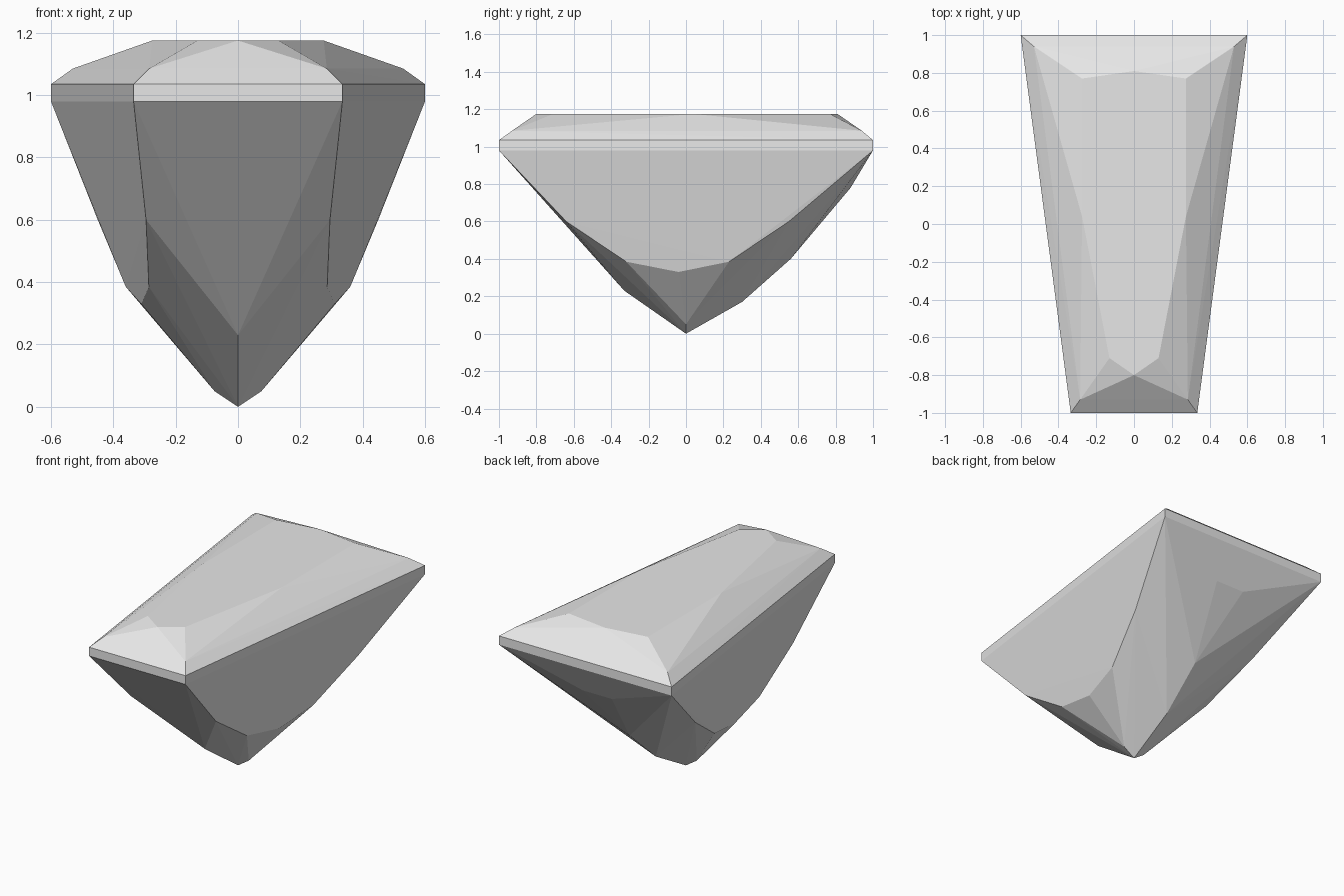
import bpy
import bmesh
import math

cube = bpy.data.objects.get("Cube")
if cube:
    bpy.data.objects.remove(cube, do_unlink=True)

# One flat grey for the whole stone
grey = bpy.data.materials.new("light_grey")
grey.use_nodes = True
colour = (0.8, 0.8, 0.8, 1.0)
grey.diffuse_color = colour
grey.node_tree.nodes["Principled BSDF"].inputs["Base Color"].default_value = colour

# Corners of the left half; every corner off the centre plane is mirrored
table = [(0, 0.81, 1.175), (0.275, 0.77, 1.175), (0.275, 0.04, 1.175),
         (0.13, -0.71, 1.175), (0, -0.80, 1.175)]
crown = [(0.53, 0.94, 1.085), (0.285, -0.93, 1.085)]
girdle = [(x, y, z) for x, y in ((0.6, 1), (0.335, -1)) for z in (0.98, 1.035)]
side_rim = [(0.45, 0.55, 0.6), (0.36, 0.23, 0.385), (0.31, -0.04, 0.33),
            (0.286, -0.32, 0.385), (0.295, -0.64, 0.6)]
keel = [(0, 0, 0), (0.075, 0, 0.05), (0, -0.33, 0.23), (0.08, -0.77, 0.72),
        (0, 0.3, 0.17), (0, 0.56, 0.4), (0.1, 0.88, 0.78)]


def mirrored(points):
    return points + [(-x, y, z) for x, y, z in points if x > 0]


def faceted_solid(name, points, material):
    """Wrap flat facets around the corner points."""
    bm = bmesh.new()
    for p in points:
        bm.verts.new(p)
    bmesh.ops.convex_hull(bm, input=bm.verts[:])
    loose = [v for v in bm.verts if not v.link_faces]
    bmesh.ops.delete(bm, geom=loose, context='VERTS')
    # Merge coplanar triangles into clean facets
    bmesh.ops.dissolve_limit(bm, angle_limit=math.radians(0.6),
                             verts=bm.verts[:], edges=bm.edges[:])
    bmesh.ops.recalc_face_normals(bm, faces=bm.faces[:])
    mesh = bpy.data.meshes.new(name)
    bm.to_mesh(mesh)
    bm.free()
    mesh.materials.append(material)
    obj = bpy.data.objects.new(name, mesh)
    bpy.context.collection.objects.link(obj)
    return obj


faceted_solid("cut_gemstone", mirrored(table + crown + girdle + side_rim + keel), grey)
